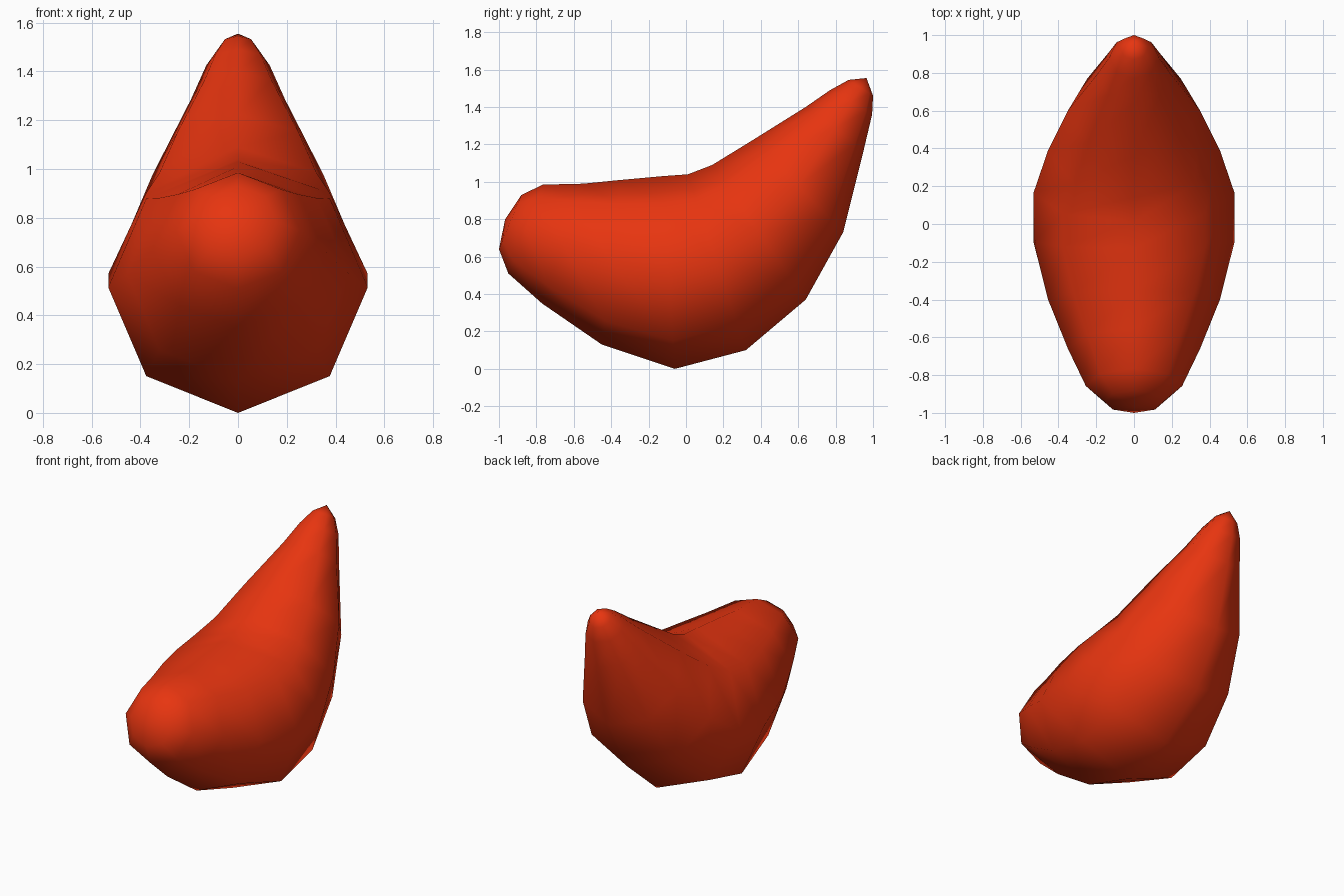
import bpy, bmesh, math
from mathutils import Vector

if "Cube" in bpy.data.objects:
    bpy.data.objects.remove(bpy.data.objects["Cube"])

SIDES = 8

# Cross-sections along the bent body: bottom (y, z), top (y, z), half width
RINGS = [
    ((-1.00, 0.64), (-0.88, 0.93), 0.157),
    ((-0.95, 0.51), (-0.765, 0.985), 0.255),
    ((-0.77, 0.35), (-0.55, 0.99), 0.35),
    ((-0.45, 0.13), (-0.35, 1.01), 0.455),
    ((-0.06, 0.00), (-0.13, 1.03), 0.532),
    ((0.32, 0.10), (0.01, 1.04), 0.532),
    ((0.64, 0.37), (0.14, 1.09), 0.455),
    ((0.84, 0.73), (0.36, 1.225), 0.35),
    ((0.95, 1.17), (0.64, 1.40), 0.193),
    ((0.995, 1.36), (0.77, 1.49), 0.13),
    ((1.00, 1.46), (0.87, 1.545), 0.075),
]
FRONT_TIP, BACK_TIP = (0, -0.967, 0.80), (0, 0.965, 1.555)


def add_ring(bm, bottom, top, width):
    b, t = Vector((0, *bottom)), Vector((0, *top))
    centre, up = (b + t) / 2, (t - b) / 2
    verts = []
    for i in range(SIDES):
        a = 2 * math.pi * i / SIDES
        verts.append(bm.verts.new(centre + up * math.cos(a) + Vector((width * math.sin(a), 0, 0))))
    return verts


# Pepper body: lofted rings closed by a fan at each tip
bm = bmesh.new()
rings = [add_ring(bm, *r) for r in RINGS]
for r0, r1 in zip(rings, rings[1:]):
    for i in range(SIDES):
        j = (i + 1) % SIDES
        bm.faces.new((r0[i], r0[j], r1[j], r1[i]))
for tip, ring in ((FRONT_TIP, rings[0]), (BACK_TIP, rings[-1])):
    v = bm.verts.new(tip)
    for i in range(SIDES):
        bm.faces.new((v, ring[i], ring[(i + 1) % SIDES]))
bmesh.ops.recalc_face_normals(bm, faces=bm.faces)
for f in bm.faces:
    f.smooth = True
mesh = bpy.data.meshes.new("pepper_body")
bm.to_mesh(mesh)
bm.free()
body = bpy.data.objects.new("pepper_body", mesh)
bpy.context.collection.objects.link(body)

# Red skin
mat = bpy.data.materials.new("red_skin")
mat.diffuse_color = (0.8, 0.035, 0.005, 1)
mat.use_nodes = True
mat.node_tree.nodes["Principled BSDF"].inputs["Base Color"].default_value = mat.diffuse_color
mesh.materials.append(mat)
